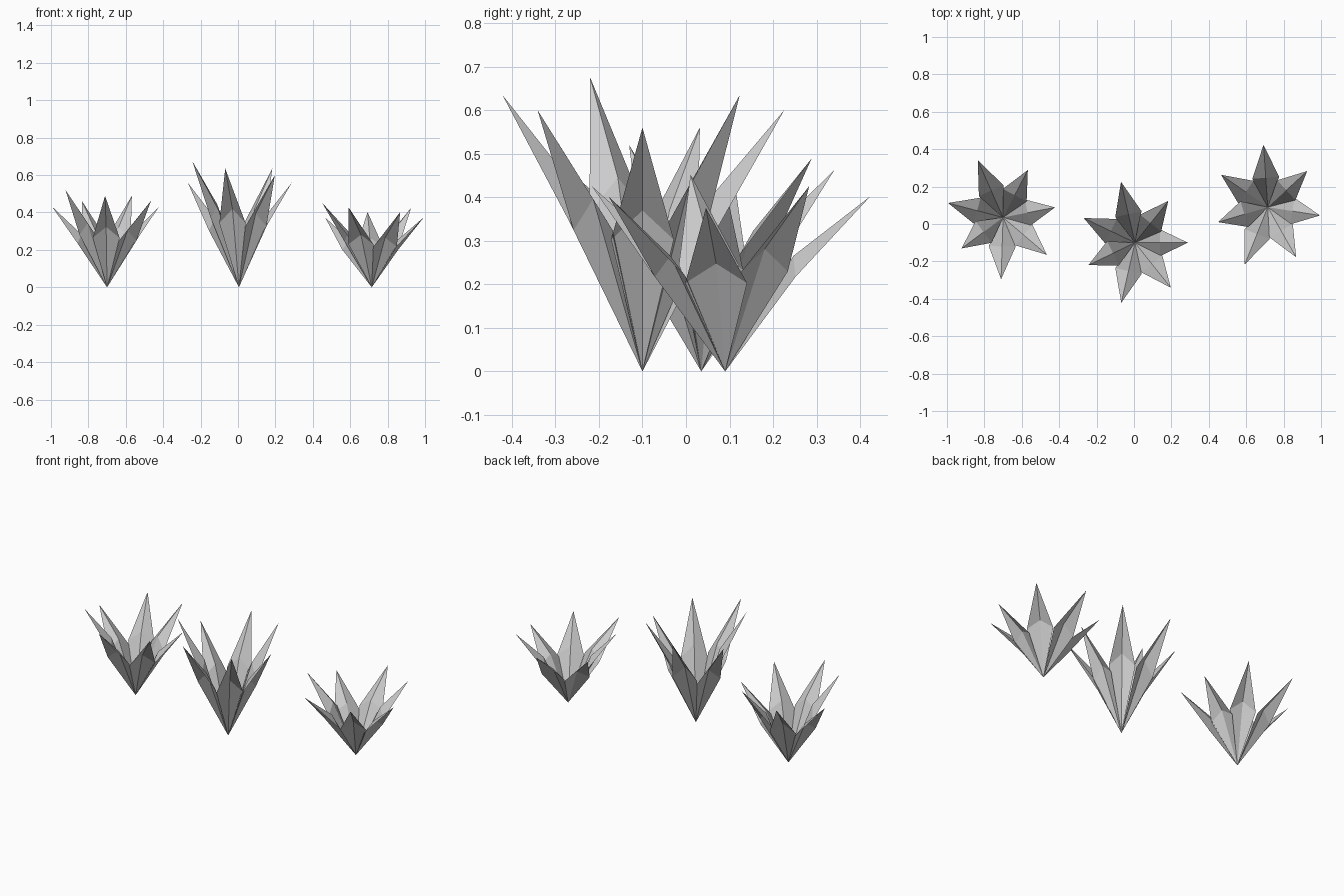
import bpy
from math import cos, sin, radians, tau
from mathutils import Vector

cube = bpy.data.objects.get("Cube")
if cube:
    bpy.data.objects.remove(cube, do_unlink=True)

# One plain grey for all leaves
grey = bpy.data.materials.new("leaf_grey")
grey.use_nodes = True
colour = (0.6, 0.6, 0.6, 1)
grey.diffuse_color = colour
grey.node_tree.nodes["Principled BSDF"].inputs["Base Color"].default_value = colour

# Reach and relative height of the seven leaves, counter-clockwise
REACH = [0.283, 0.286, 0.334, 0.304, 0.277, 0.33, 0.308]
RISE = [0.56, 0.635, 0.60, 0.56, 0.675, 0.635, 0.60]
HALF_WIDTH = 0.072


def add_leaf(verts, faces, angle, reach, rise):
    """Folded blade: root, two edge corners, raised midrib and a sharp tip."""
    out = Vector((cos(angle), sin(angle), 0))
    side = Vector((-sin(angle), cos(angle), 0)) * HALF_WIDTH
    up = Vector((0, 0, rise))
    middle = out * reach * 0.47
    n = len(verts)
    verts += [Vector((0, 0, 0)),
              middle - side + up * 0.54,
              middle + up * 0.66,
              middle + side + up * 0.54,
              out * reach + up]
    root, right, rib, left, tip = range(n, n + 5)
    faces += [(root, right, rib), (root, rib, left),
              (right, tip, rib), (rib, tip, left)]


def add_plant(name, location, turn, height):
    verts, faces = [], []
    for i, (reach, rise) in enumerate(zip(REACH, RISE)):
        add_leaf(verts, faces, radians(turn) + tau * i / len(REACH),
                 reach, rise * height)
    mesh = bpy.data.meshes.new(name)
    mesh.from_pydata(verts, [], faces)
    mesh.materials.append(grey)
    plant = bpy.data.objects.new(name, mesh)
    plant.location = location
    bpy.context.collection.objects.link(plant)


# Three spiky plants, from tall to short
add_plant("middle_plant", (0.005, -0.10, 0), 0, 1)
add_plant("right_plant", (-0.70, 0.035, 0), 11, 0.77)
add_plant("left_plant", (0.715, 0.09, 0), -9, 0.67)
